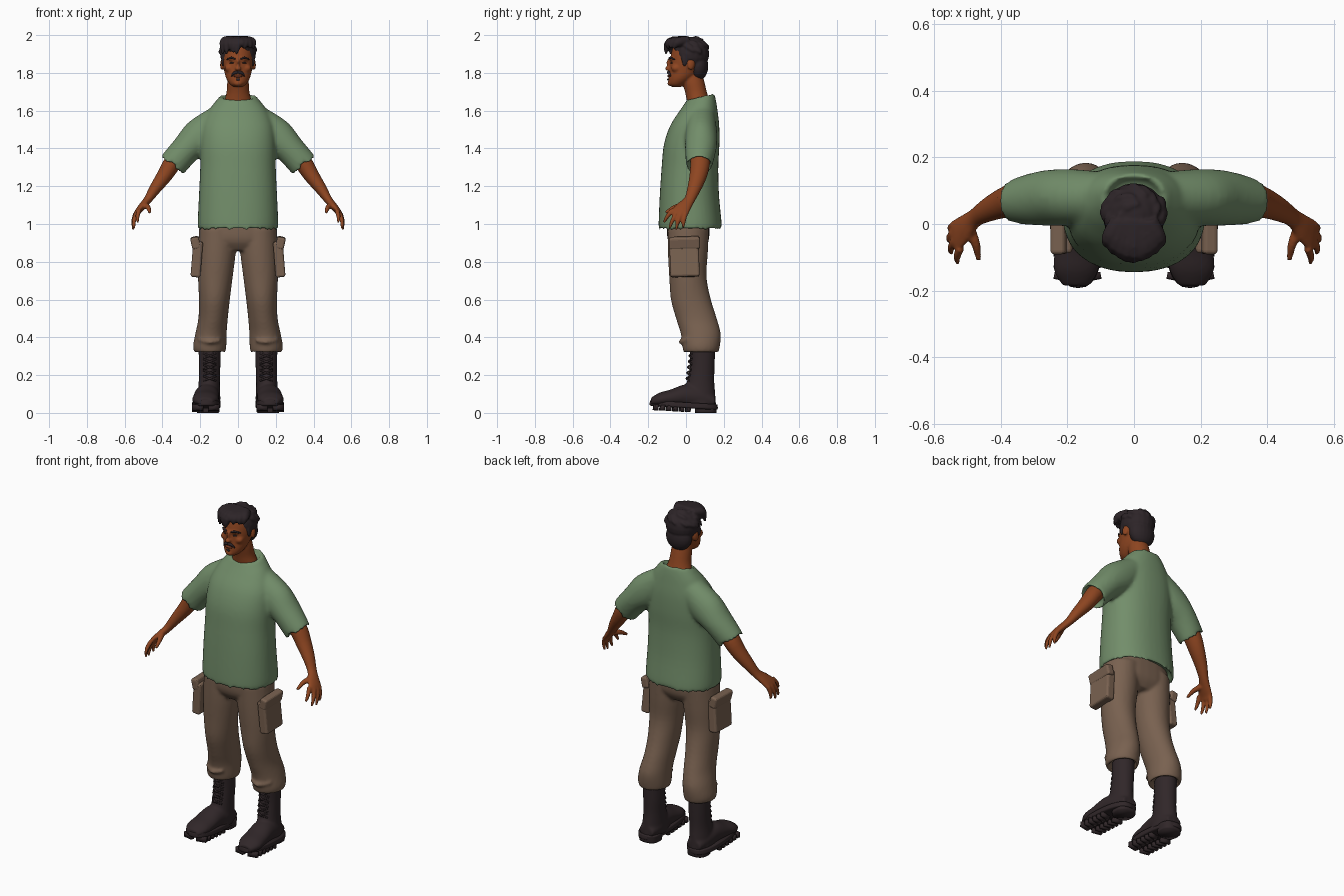
import bpy, bmesh, math, random
from mathutils import Vector, Matrix, Euler

if "Cube" in bpy.data.objects:
    bpy.data.objects.remove(bpy.data.objects["Cube"])
random.seed(4)
X, Y, Z = Vector((1, 0, 0)), Vector((0, 1, 0)), Vector((0, 0, 1))


def material(name, rgb):
    m = bpy.data.materials.new(name)
    m.use_nodes = True
    m.diffuse_color = (*rgb, 1)
    bsdf = m.node_tree.nodes["Principled BSDF"]
    bsdf.inputs["Base Color"].default_value = (*rgb, 1)
    bsdf.inputs["Roughness"].default_value = 0.9
    return m


SKIN = material("brown skin", (0.27, 0.06, 0.015))
LIPS = material("dark lips", (0.17, 0.035, 0.013))
GREEN = material("sage green cloth", (0.17, 0.27, 0.145))
KHAKI = material("khaki cloth", (0.19, 0.12, 0.08))
LEATHER = material("dark leather", (0.03, 0.02, 0.022))
HAIR = material("black hair", (0.026, 0.018, 0.021))


def spline(rings, steps=4):
    """Catmull-Rom interpolation of ring tuples."""
    pts = [list(r) + [0] * (6 - len(r)) for r in rings]
    pts = [pts[0]] + pts + [pts[-1]]
    out = []
    for i in range(1, len(pts) - 2):
        a, b, c, d = pts[i - 1:i + 3]
        for k in range(steps):
            t = k / steps
            out.append([q + t / 2 * (r - p + t * (2 * p - 5 * q + 4 * r - s + t * (3 * (q - r) + s - p)))
                        for p, q, r, s in zip(a, b, c, d)])
    return out + [pts[-1]]


def loft(bm, rings, axis=None, ref=Y, sx=1, n=28, power=2.0):
    """Skin rings (x, y, z, half width, half depth, tilt); axis=None follows the path."""
    rings = spline(rings)
    centres = [Vector(r[:3]) for r in rings]
    loops = []
    for i, r in enumerate(rings):
        d = axis or centres[min(i + 1, len(rings) - 1)] - centres[max(i - 1, 0)]
        d = d.normalized()
        v = (ref - d * ref.dot(d)).normalized()
        u = v.cross(d)
        loop = []
        for k in range(n):
            a = math.tau * k / n
            c, s = math.cos(a), math.sin(a)
            c = math.copysign(abs(c) ** (2 / power), c) * r[3]
            s = math.copysign(abs(s) ** (2 / power), s) * r[4]
            p = centres[i] + u * c + v * s
            p.z += r[5] * (p.y - r[1])
            p.x *= sx
            loop.append(bm.verts.new(p))
        loops.append(loop)
    for a, b in zip(loops, loops[1:]):
        for k in range(n):
            bm.faces.new((a[k], a[(k + 1) % n], b[(k + 1) % n], b[k]))
    bm.faces.new(loops[0])
    bm.faces.new(loops[-1])


def blob(bm, centre, radii, rot=(0, 0, 0)):
    m = Matrix.LocRotScale(Vector(centre), Euler(rot), Vector(radii))
    bmesh.ops.create_uvsphere(bm, u_segments=20, v_segments=12, radius=1, matrix=m)


def box(bm, centre, size, rot=(0, 0, 0)):
    m = Matrix.LocRotScale(Vector(centre), Euler(rot), Vector(size))
    bmesh.ops.create_cube(bm, size=1, matrix=m)


def tube(bm, points, radii, sx=1, ref=X, n=10):
    loft(bm, [(*p, r, r) for p, r in zip(points, radii)], ref=ref, sx=sx, n=n)


def finish(bm, name, mat, voxel=0, relax=0, bevel=0, pair=False):
    """Make the object; pair=True makes a left and a right one."""
    for side, sx in ((("left_", 1), ("right_", -1)) if pair else (("", 1),)):
        copy = bm.copy()
        bmesh.ops.transform(copy, matrix=Matrix.Diagonal((sx, 1, 1, 1)), verts=copy.verts)
        bmesh.ops.recalc_face_normals(copy, faces=copy.faces)
        mesh = bpy.data.meshes.new(side + name)
        copy.to_mesh(mesh)
        copy.free()
        mesh.materials.append(mat)
        for p in mesh.polygons:
            p.use_smooth = not bevel
        ob = bpy.data.objects.new(side + name, mesh)
        bpy.context.collection.objects.link(ob)
        if voxel:
            m = ob.modifiers.new("fuse", 'REMESH')
            m.mode, m.voxel_size, m.use_smooth_shade = 'VOXEL', voxel, True
        if relax:
            m = ob.modifiers.new("relax", 'SMOOTH')
            m.factor, m.iterations = 0.5, relax
        if bevel:
            m = ob.modifiers.new("bevel", 'BEVEL')
            m.width, m.segments = bevel, 3
    bm.free()


# Shirt: body with hollow hem and neck, plus two sleeves
bm = bmesh.new()
loft(bm, [(0, .022, 1.02, .18, .14), (0, .022, .97, .205, .163), (0, .022, 1.0, .213, .167),
          (0, .018, 1.15, .207, .157), (0, .021, 1.3, .2, .15), (0, .03, 1.42, .2, .147),
          (0, .046, 1.52, .19, .13), (0, .067, 1.6, .155, .1), (0, .075, 1.65, .118, .082, .15),
          (0, .078, 1.678, .088, .068, .25), (0, .078, 1.65, .07, .055, .25)],
     axis=Z, n=40, power=2.25)
for sx in (1, -1):
    loft(bm, [(.09, .08, 1.56, .08, .075), (.185, .08, 1.475, .1, .085), (.27, .078, 1.4, .08, .083),
              (.345, .07, 1.315, .076, .07), (.352, .07, 1.305, .072, .066), (.33, .07, 1.335, .055, .054)],
         axis=Vector((.64, 0, -.77)), sx=sx)
finish(bm, "shirt", GREEN, voxel=.01, relax=6)

# Trousers: hips and two legs with gathered cuffs
bm = bmesh.new()
loft(bm, [(0, .012, .86, .1, .075), (0, .012, .92, .2, .11), (0, .012, 1.03, .195, .11)], axis=Z, power=2.4)
for sx in (1, -1):
    loft(bm, [(.148, .08, .35, .06, .07), (.148, .079, .317, .078, .088), (.15, .08, .35, .088, .099),
              (.143, .078, .42, .083, .106), (.132, .055, .5, .078, .108), (.125, .026, .6, .082, .106),
              (.12, .01, .72, .092, .099), (.112, .01, .85, .1, .106), (.108, .012, .98, .098, .11)],
         axis=Z, sx=sx)
    tube(bm, [(.09, -.01, .385), (.15, -.03, .375), (.215, .01, .39)], [.006, .01, .006], sx, ref=Z)
finish(bm, "trousers", KHAKI, voxel=.009, relax=5)

# Cargo pockets with flaps
bm = bmesh.new()
box(bm, (.218, -.008, .815), (.052, .155, .19), (.03, -.08, 0))
box(bm, (.225, -.008, .9), (.046, .165, .065), (.03, .22, 0))
finish(bm, "cargo_pocket", KHAKI, bevel=.012, pair=True)

# Boots: shaft, foot, laces, then sole with lugs
bm = bmesh.new()
loft(bm, [(.15, .087, .34, .059, .067), (.15, .086, .25, .057, .066), (.152, .078, .17, .056, .072),
          (.155, .07, .1, .06, .085), (.158, .06, .04, .066, .1)], axis=Z)
loft(bm, [(.157, .155, .06, .045, .03), (.157, .08, .08, .064, .06), (.165, 0, .09, .066, .062),
          (.17, -.08, .078, .069, .046), (.174, -.14, .07, .067, .037), (.174, -.185, .06, .042, .02)],
     axis=-Y, ref=Z)
finish(bm, "boot", LEATHER, voxel=.008, relax=4, pair=True)

bm = bmesh.new()
for i in range(5):
    z = .17 + .03 * i
    y = .004 + .004 * i
    for s in (1, -1):
        tube(bm, [(.15 - .032 * s, y + .016, z), (.15, y - .002, z + .012), (.15 + .032 * s, y + .016, z + .024)],
             [.005] * 3, ref=Z, n=8)
finish(bm, "boot_laces", LEATHER, pair=True)

bm = bmesh.new()
loft(bm, [(.168, -.012, .026, .066, .165, -.06), (.168, -.012, .032, .076, .18, -.06),
          (.168, -.012, .056, .074, .178, -.06)], axis=Z, power=2.5)
loft(bm, [(.16, .105, 0, .058, .056), (.16, .105, .045, .062, .06)], axis=Z, power=2.6)
for i in range(6):
    y = .01 - .034 * i
    for s in (1, -1):
        box(bm, (.17 + .042 * s, y, .02 - .055 * y), (.058, .02, .03), (-.06, 0, .2 * s))
finish(bm, "boot_sole", LEATHER, pair=True)

# Arms with hands
bm = bmesh.new()
loft(bm, [(.27, .075, 1.42, .045, .05), (.345, .075, 1.325, .047, .052), (.39, .064, 1.255, .041, .046),
          (.44, .042, 1.185, .031, .036), (.478, .018, 1.128, .022, .029), (.51, -.012, 1.09, .019, .04),
          (.533, -.032, 1.062, .015, .046), (.543, -.036, 1.04, .011, .036)])
for base, tip in (((.522, -.072, 1.075), (.53, -.118, 1.008)), ((.538, -.05, 1.06), (.55, -.088, .977)),
                  ((.543, -.026, 1.055), (.554, -.053, .97)), ((.54, -.002, 1.056), (.55, -.015, .98))):
    base, tip = Vector(base), Vector(tip)
    tube(bm, [base, base.lerp(tip, .5) + Vector((.006, -.003, 0)), tip], [.013, .0115, .007])
tube(bm, [(.497, -.01, 1.1), (.476, -.06, 1.088), (.467, -.108, 1.06)], [.018, .014, .008])
finish(bm, "arm", SKIN, voxel=.006, relax=3, pair=True)

# Head and neck with facial forms
bm = bmesh.new()
loft(bm, [(0, -.05, 1.725, .022, .022), (0, -.045, 1.74, .043, .046), (0, -.025, 1.77, .062, .067),
          (0, -.002, 1.81, .073, .086), (0, .01, 1.86, .081, .095), (0, .015, 1.91, .08, .092),
          (0, .018, 1.95, .068, .08), (0, .02, 1.98, .035, .045)], axis=Z)
loft(bm, [(0, .07, 1.63, .08, .062), (0, .055, 1.69, .062, .058), (0, .04, 1.75, .057, .058),
          (0, .035, 1.8, .05, .05)], axis=Z)
blob(bm, (0, -.095, 1.823), (.017, .016, .012))
blob(bm, (0, -.087, 1.845), (.009, .015, .03), (.25, 0, 0))
blob(bm, (0, -.074, 1.872), (.055, .016, .011))
blob(bm, (0, -.083, 1.745), (.024, .015, .015))
for s in (1, -1):
    blob(bm, (.045 * s, -.052, 1.825), (.026, .026, .022))
    blob(bm, (.084 * s, .028, 1.845), (.009, .02, .031), (-.2, 0, .35 * s))
finish(bm, "head", SKIN, voxel=.006, relax=3)

bm = bmesh.new()
blob(bm, (0, -.09, 1.783), (.024, .009, .007))
finish(bm, "mouth", LIPS)

# Moustache, chin tuft, brows and eyes
bm = bmesh.new()
blob(bm, (0, -.095, 1.765), (.012, .005, .006))
for s in (1, -1):
    tube(bm, [(0, -.095, 1.803), (.02, -.091, 1.8), (.035, -.081, 1.782)], [.007, .008, .003], s, ref=Z)
finish(bm, "moustache", HAIR)
bm = bmesh.new()
tube(bm, [(.014, -.09, 1.874), (.036, -.082, 1.88), (.06, -.06, 1.87)], [.004, .006, .003], ref=Z)
finish(bm, "eyebrow", HAIR, pair=True)
bm = bmesh.new()
blob(bm, (.033, -.076, 1.853), (.013, .006, .004), (0, 0, .3))
finish(bm, "eye", HAIR, pair=True)

# Hair: cap, nape, sideburns and loose locks
bm = bmesh.new()
blob(bm, (0, .028, 1.9), (.095, .095, .092))
blob(bm, (0, .066, 1.835), (.079, .052, .076))
for s in (1, -1):
    blob(bm, (.08 * s, -.008, 1.868), (.008, .015, .036))
for i in range(9):
    x = -.078 + .0195 * i
    y = -.1 + 7 * x * x
    end = 1.895 + .035 * (x > 0) * random.random() + random.uniform(0, .02)
    tube(bm, [(x * .6, .01, 1.97), (x * .95, y + .012, 1.96), (x + random.uniform(-.015, .015), y - .008, end)],
         [.026, .025, .004])
for i in range(34):
    a, h = random.uniform(0, math.tau), random.uniform(.15, .95)
    r = math.sqrt(1 - h * h)
    p = Vector((.088 * r * math.cos(a), .028 + .088 * r * math.sin(a), 1.9 + .083 * h))
    blob(bm, p, (.028, .017, .013), (random.uniform(-.5, .5), .5, a + 1.2))
finish(bm, "hair", HAIR, voxel=.006, relax=1)
